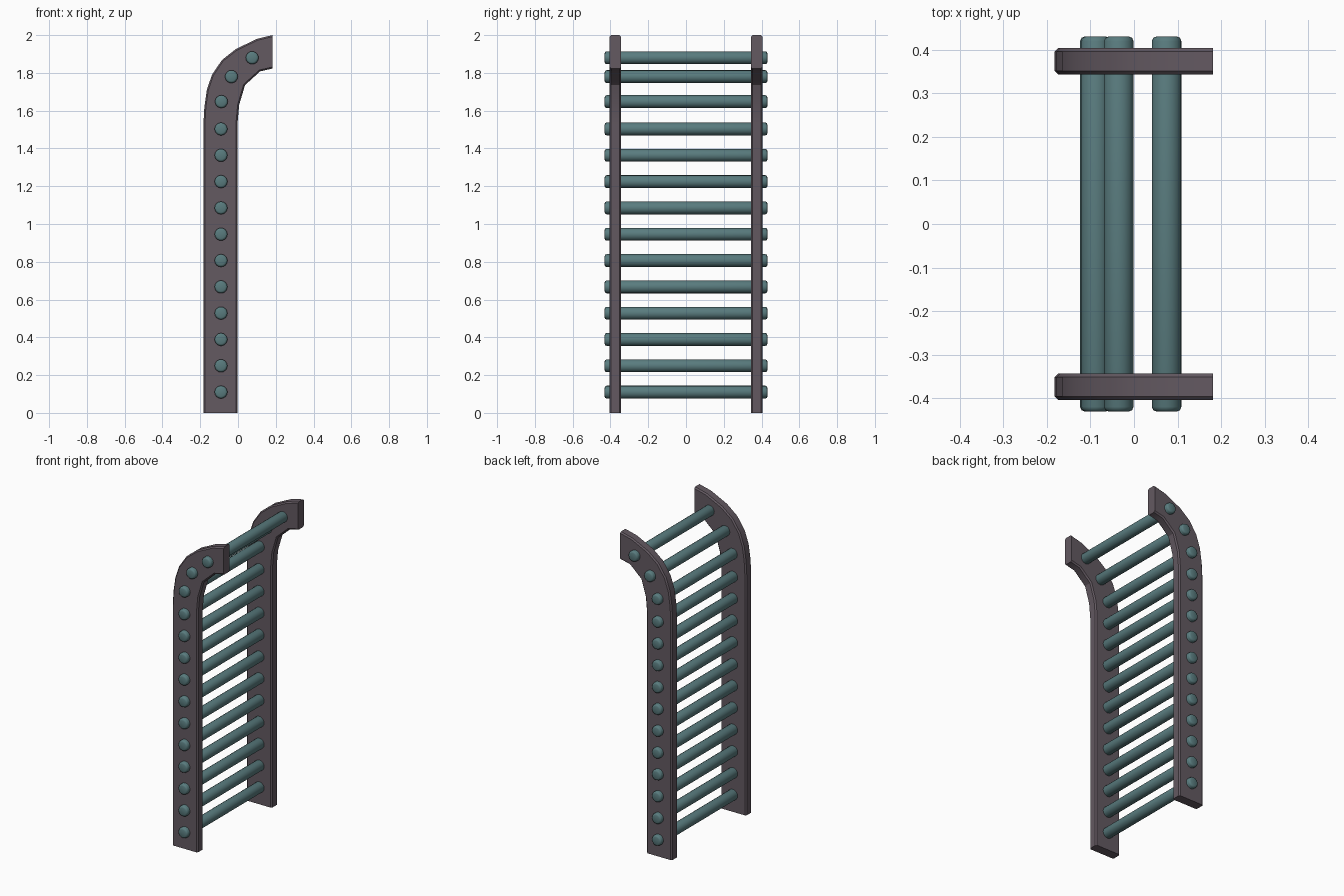
import bpy, bmesh, math
from mathutils import Matrix

if "Cube" in bpy.data.objects:
    bpy.data.objects.remove(bpy.data.objects["Cube"])


def material(name, color):
    m = bpy.data.materials.new(name)
    m.diffuse_color = color
    m.use_nodes = True
    m.node_tree.nodes["Principled BSDF"].inputs["Base Color"].default_value = m.diffuse_color
    return m


RAIL = material("dark_wood", (0.125, 0.10, 0.12, 1))
RUNG = material("teal", (0.10, 0.20, 0.21, 1))


def finish(bm, name, mat, angle):
    bmesh.ops.recalc_face_normals(bm, faces=bm.faces[:])
    me = bpy.data.meshes.new(name)
    bm.to_mesh(me)
    bm.free()
    me.materials.append(mat)
    ob = bpy.data.objects.new(name, me)
    bpy.context.collection.objects.link(ob)
    bpy.ops.object.select_all(action='DESELECT')
    ob.select_set(True)
    bpy.context.view_layer.objects.active = ob
    bpy.ops.object.shade_smooth_by_angle(angle=math.radians(angle))
    return ob


# Side rails: curved profile (x, z), long edges chamfered, ends left square
OUTER = [(-0.183, 0), (-0.183, 1.53), (-0.178, 1.62), (-0.165, 1.71), (-0.138, 1.79),
         (-0.085, 1.868), (-0.012, 1.926), (0.10, 1.98), (0.182, 2.0)]
INNER = [(0.182, 1.823), (0.117, 1.808), (0.037, 1.735), (0.006, 1.63), (-0.003, 1.53), (-0.003, 0)]


def rail(name, y0, y1):
    bm = bmesh.new()
    face = bm.faces.new([bm.verts.new((x, y0, z)) for x, z in OUTER + INNER])
    ext = bmesh.ops.extrude_face_region(bm, geom=[face], use_keep_orig=True)
    bmesh.ops.translate(bm, vec=(0, y1 - y0, 0),
                        verts=[g for g in ext["geom"] if isinstance(g, bmesh.types.BMVert)])
    bmesh.ops.recalc_face_normals(bm, faces=bm.faces[:])

    def is_long(e):
        a, b = e.verts[0].co, e.verts[1].co
        at_foot = max(a.z, b.z) < 0.001
        at_tip = min(a.x, b.x) > 0.18
        return abs(a.y - b.y) < 1e-5 and not at_foot and not at_tip

    bmesh.ops.bevel(bm, geom=[e for e in bm.edges if is_long(e)], offset=0.008,
                    segments=1, affect='EDGES', profile=0.5)
    finish(bm, name, RAIL, 30)


rail("rail_front", -0.404, -0.344)
rail("rail_back", 0.344, 0.404)

# Rungs: straight run, then following the curve at the top
spots = [(-0.09, 0.11 + 0.1393 * i) for i in range(11)]
spots += [(-0.088, 1.648), (-0.035, 1.78), (0.075, 1.88)]
for i, (x, z) in enumerate(spots):
    bm = bmesh.new()
    bmesh.ops.create_cone(bm, cap_ends=True, segments=16, radius1=0.034, radius2=0.034, depth=0.862,
                          matrix=Matrix.Translation((x, 0, z)) @ Matrix.Rotation(math.pi / 2, 4, 'X'))
    rims = [e for e in bm.edges if abs(e.verts[0].co.y - e.verts[1].co.y) < 1e-4]
    bmesh.ops.bevel(bm, geom=rims, offset=0.011, segments=2, affect='EDGES', profile=0.5)
    finish(bm, f"rung_{i + 1}", RUNG, 50)
